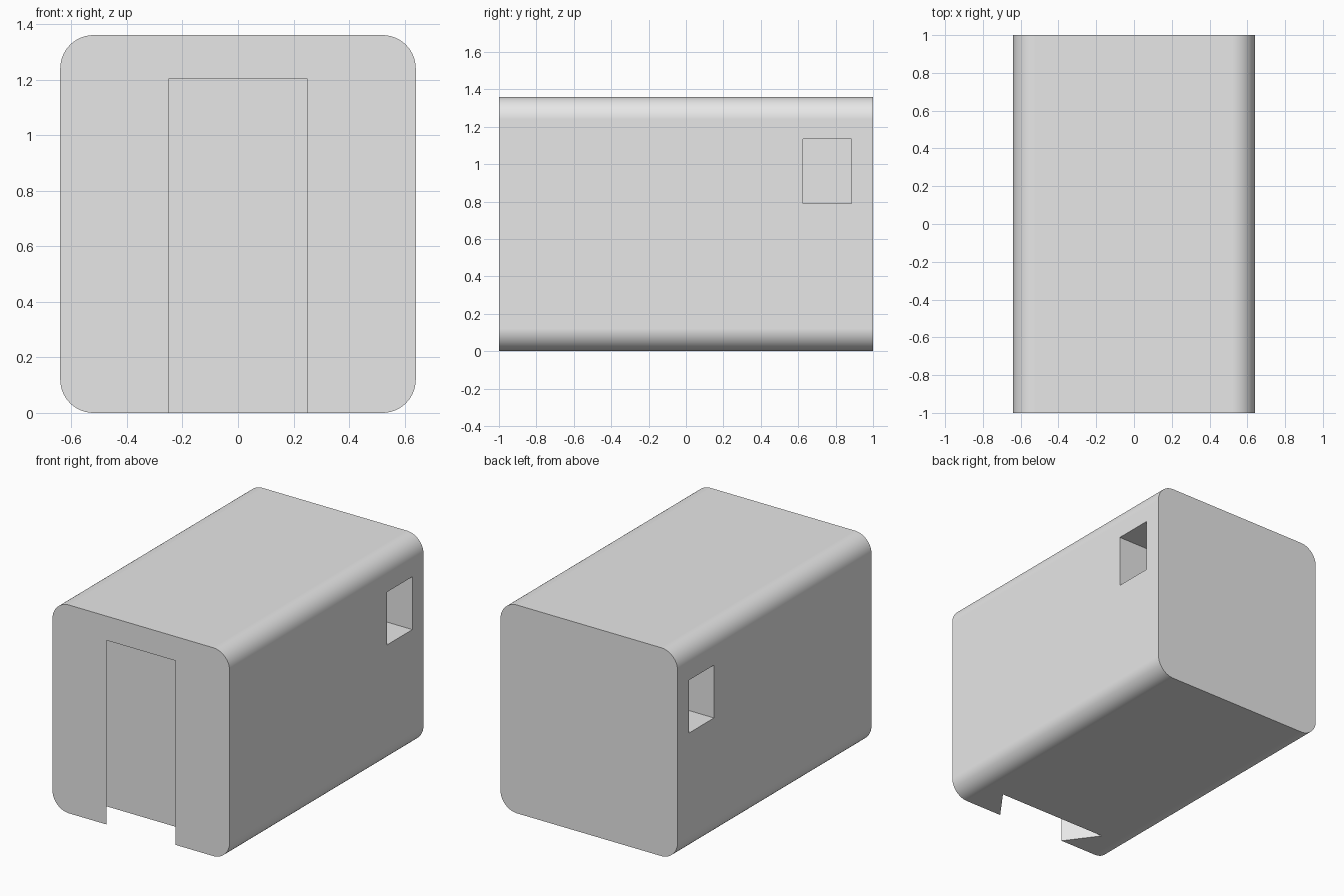
import bpy
import bmesh
from math import sin, cos, pi
from mathutils import Vector

old = bpy.data.objects.get("Cube")
if old:
    bpy.data.objects.remove(old, do_unlink=True)

# Single plain grey
grey = bpy.data.materials.new("plain_grey")
grey.use_nodes = True
grey.diffuse_color = (0.8, 0.8, 0.8, 1)
grey.node_tree.nodes["Principled BSDF"].inputs["Base Color"].default_value = (0.8, 0.8, 0.8, 1)


def prism(name, points, extrusion):
    """Closed solid from a planar outline swept along a vector."""
    bm = bmesh.new()
    face = bm.faces.new([bm.verts.new(p) for p in points])
    swept = bmesh.ops.extrude_face_region(bm, geom=[face], use_keep_orig=True)
    verts = [g for g in swept["geom"] if isinstance(g, bmesh.types.BMVert)]
    bmesh.ops.translate(bm, verts=verts, vec=Vector(extrusion))
    bmesh.ops.recalc_face_normals(bm, faces=bm.faces)
    mesh = bpy.data.meshes.new(name)
    bm.to_mesh(mesh)
    bm.free()
    mesh.materials.append(grey)
    obj = bpy.data.objects.new(name, mesh)
    bpy.context.collection.objects.link(obj)
    return obj


# Body: rounded rectangle swept from front to back
HALF_W, HEIGHT, R, STEPS = 0.64, 1.36, 0.12, 14
outline = []
for i, (sx, top) in enumerate([(1, True), (-1, True), (-1, False), (1, False)]):
    cx = sx * (HALF_W - R)
    cz = HEIGHT - R if top else R
    for s in range(STEPS + 1):
        a = (i + s / STEPS) * pi / 2
        outline.append((cx + R * cos(a), -1, cz + R * sin(a)))
body = prism("body", outline, (0, 2, 0))

# Doorway recess, wider inside than at the front, open at the bottom
doorway = prism("doorway_cutter",
                [(-0.177, -1.1, -0.1), (0.177, -1.1, -0.1),
                 (0.402, -0.792, -0.1), (-0.402, -0.792, -0.1)],
                (0, 0, 1.302))
cutters = [doorway]

# Window pockets on both sides near the back
DEPTH = 0.3
for side, label in ((1, "left"), (-1, "right")):
    x = side * (HALF_W - DEPTH)
    cutters.append(prism(label + "_window_cutter",
                         [(x, 0.625, 0.79), (x, 0.885, 0.79),
                          (x, 0.885, 1.135), (x, 0.625, 1.135)],
                         (side * (DEPTH + 0.1), 0, 0)))

# Carve the openings, then drop the cutters
bpy.ops.object.select_all(action="DESELECT")
bpy.context.view_layer.objects.active = body
body.select_set(True)
for cutter in cutters:
    cutter.hide_render = True
    cut = body.modifiers.new(cutter.name, "BOOLEAN")
    cut.operation = "DIFFERENCE"
    cut.solver = "EXACT"
    cut.object = cutter
    bpy.ops.object.modifier_apply(modifier=cut.name)
    bpy.data.objects.remove(cutter, do_unlink=True)

# Smooth rounded edges, crisp openings, even flat walls
bpy.ops.object.shade_smooth_by_angle(angle=pi / 6)
weighted = body.modifiers.new("even_walls", "WEIGHTED_NORMAL")
weighted.keep_sharp = True
